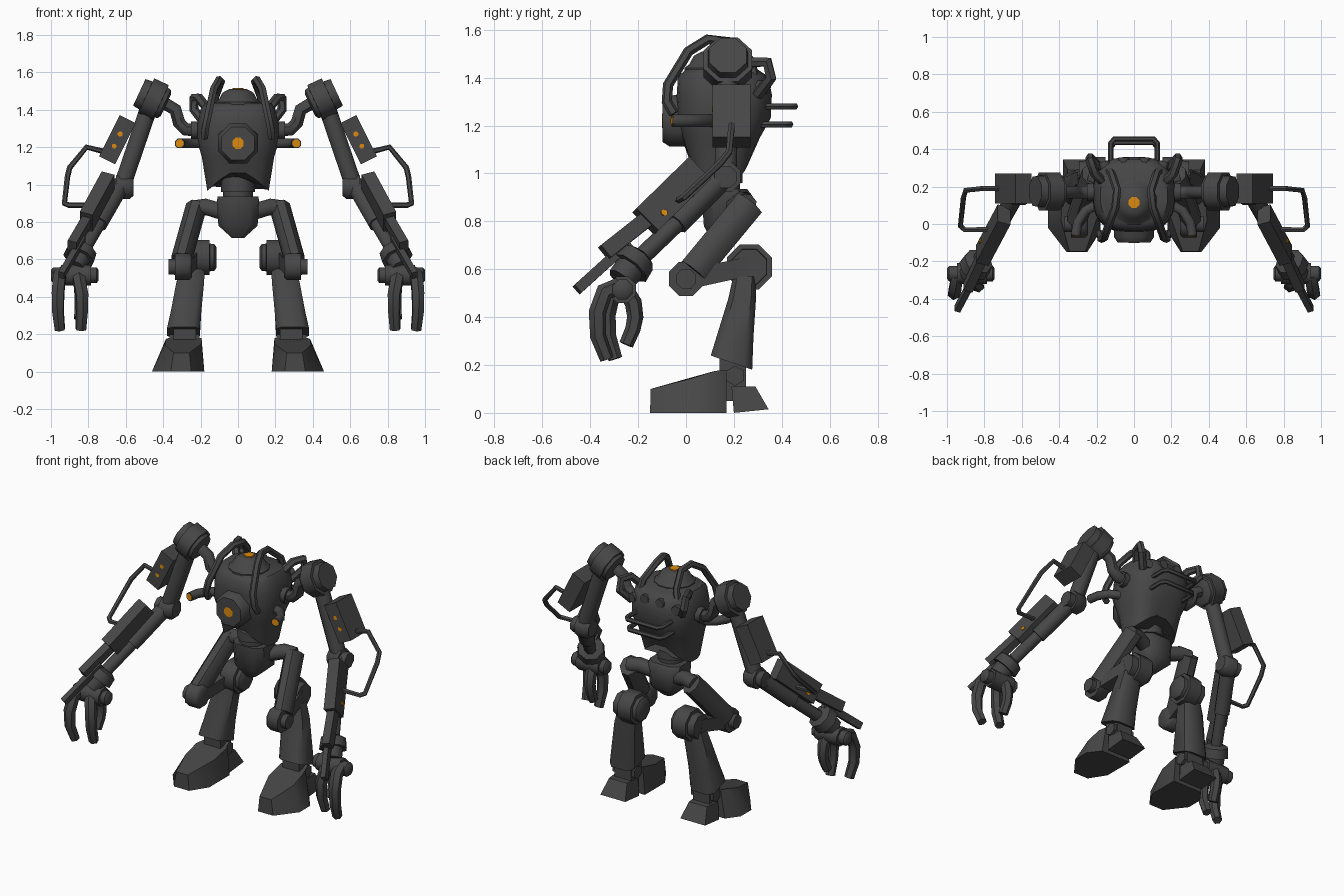
import bpy, bmesh, math
from mathutils import Vector


def material(name, rgb):
    m = bpy.data.materials.new(name)
    m.diffuse_color = (*rgb, 1)
    return m


GREY = material("dark_grey_metal", (0.062, 0.062, 0.062))
AMBER = material("amber_light", (0.72, 0.26, 0.005))


def skin(name, rings, mirror=True, mat=GREY):
    """Join closed rings of points into a capped solid, optionally with its mirror copy."""
    for s, side in ((1, "_right"), (-1, "_left")) if mirror else ((1, ""),):
        bm = bmesh.new()
        vs = [[bm.verts.new((p[0] * s, p[1], p[2])) for p in ring] for ring in rings]
        n = len(rings[0])
        for a, b in zip(vs, vs[1:]):
            for i in range(n):
                bm.faces.new((a[i], a[(i + 1) % n], b[(i + 1) % n], b[i]))
        bm.faces.new(vs[0])
        bm.faces.new(vs[-1])
        bmesh.ops.recalc_face_normals(bm, faces=bm.faces)
        me = bpy.data.meshes.new(name + side)
        bm.to_mesh(me)
        bm.free()
        me.materials.append(mat)
        for p in me.polygons:
            p.use_smooth = True
        me.set_sharp_from_angle(angle=math.radians(46))
        bpy.context.collection.objects.link(bpy.data.objects.new(name + side, me))


def sweep(name, pts, radii, n=8, mirror=True, mat=GREY, ref=(0, 1, 0)):
    """Sweep an n-gon (n=4: box with half sizes along ref / across) along points."""
    pts = [Vector(p) for p in pts]
    if not isinstance(radii, list):
        radii = [radii] * len(pts)
    u, rings = Vector(ref), []
    for i, p in enumerate(pts):
        t = Vector()
        if i:
            t += (p - pts[i - 1]).normalized()
        if i < len(pts) - 1:
            t += (pts[i + 1] - p).normalized()
        t.normalize()
        u = (u - t * u.dot(t)).normalized()
        v = t.cross(u)
        r = radii[i] if isinstance(radii[i], tuple) else (radii[i], radii[i])
        k = math.sqrt(2) if n == 4 else 1
        ang = [(j + 0.5) * math.tau / n for j in range(n)]
        rings.append([p + u * (k * r[0] * math.cos(a)) + v * (k * r[1] * math.sin(a)) for a in ang])
    skin(name, rings, mirror, mat)


def lathe(name, start, axis, profile, n=8, mirror=True, ref=(0, 1, 0)):
    """Stepped round part: profile is (distance along axis, radius)."""
    a, s = Vector(axis).normalized(), Vector(start)
    sweep(name, [s + a * (d + i * 0.0005) for i, (d, r) in enumerate(profile)],
          [r for d, r in profile], n, mirror, ref=ref)


def loft(name, secs, n=12, power=0.6, mirror=True, bend=None):
    """Stack superellipse sections (cx, cy, z, half x, half y)."""
    def se(c):
        return math.copysign(abs(c) ** power, c)
    rings = []
    for k, (cx, cy, z, hx, hy) in enumerate(secs):
        ring = []
        for j in range(n):
            a = (j + 0.5) * math.tau / n
            x, y = cx + hx * se(math.cos(a)), cy + hy * se(math.sin(a))
            ring.append((x, y, z + (bend(k, x, y) if bend else 0)))
        rings.append(ring)
    skin(name, rings, mirror)


# Torso shell, with side skirts hanging lower than the middle
loft("torso", [(0, .14, 1.075, .165, .125), (0, .145, 1.15, .195, .165), (0, .155, 1.23, .22, .2),
               (0, .16, 1.33, .217, .2), (0, .155, 1.405, .20, .19), (0, .15, 1.435, .18, .15)],
     n=24, power=.72, mirror=False, bend=lambda k, x, y: -.11 * (abs(x) / .165) ** 1.5 if k == 0 else 0)
# Front eye housing and light
lathe("eye_housing", (0, .02, 1.22), (0, -1, 0), [(0, .118), (.09, .115), (.118, .095)], mirror=False, ref=(0, 0, 1))
sweep("eye_light", [(0, -.08, 1.22), (0, -.101, 1.22)], .033, 8, False, AMBER, (0, 0, 1))
# Head hatch with top light
lathe("head_hatch", (0, .115, 1.40), (0, 0, 1), [(0, .125), (.04, .125), (.055, .105), (.09, .085), (.108, .05)],
      n=12, mirror=False)
sweep("head_light", [(0, .115, 1.50), (0, .115, 1.517)], .032, 8, False, AMBER)
# Pipes looping over the torso
sweep("front_pipe", [(.18, -.05, 1.25), (.175, -.08, 1.30), (.16, -.075, 1.37), (.13, .01, 1.51), (.10, .09, 1.56),
                     (.09, .18, 1.55), (.12, .27, 1.47), (.14, .29, 1.37)], .022, 6, ref=(1, 0, 0))
sweep("rear_pipe", [(.16, .22, 1.40), (.21, .27, 1.465), (.235, .34, 1.465), (.235, .355, 1.40), (.18, .30, 1.33)],
      .025, 6, ref=(1, 0, 0))
# Back knobs and handles
sweep("inner_back_knob", [(.055, .27, 1.385), (.055, .355, 1.385)], .03, 8, ref=(0, 0, 1))
sweep("outer_back_knob", [(.14, .25, 1.36), (.16, .335, 1.36)], .03, 8, ref=(0, 0, 1))
for name, z, y in (("upper_handle", 1.28, .455), ("lower_handle", 1.205, .435)):
    sweep(name, [(-.125, .28, z), (-.125, y - .025, z), (-.105, y, z), (.105, y, z), (.125, y - .025, z),
                 (.125, .28, z)], .015, 6, False, ref=(0, 0, 1))
# Side lamps
sweep("side_lamp", [(.19, .11, 1.22), (.26, .07, 1.22), (.30, .01, 1.22), (.312, -.058, 1.22)], .028, 8,
      ref=(0, 0, 1))
sweep("side_lamp_glass", [(.3113, -.054, 1.22), (.3124, -.0605, 1.22)], .022, 8, mat=AMBER, ref=(0, 0, 1))

# Waist and pelvis
lathe("waist", (0, .15, .86), (0, 0, 1), [(0, .08), (.1, .08), (.1, .09), (.16, .09), (.24, .08)], n=10, mirror=False)
loft("pelvis", [(0, .16, .935, .115, .10), (0, .17, .91, .118, .11), (0, .17, .78, .11, .10), (0, .16, .715, .035, .05)],
     n=8, mirror=False)

# Shoulder
sweep("shoulder_flange", [(.18, .17, 1.29), (.25, .17, 1.29)], .05)
sweep("shoulder_pipe", [(.22, .17, 1.29), (.28, .17, 1.295), (.315, .17, 1.33), (.335, .17, 1.40), (.42, .17, 1.45)],
      .037, 8)
lathe("shoulder_drum", (.457, .175, 1.46), (.9, 0, .42),
      [(-.08, .07), (-.07, .09), (-.05, .095), (-.05, .11), (.035, .11), (.035, .09), (.075, .085)])
# Upper arm and ammunition box
sweep("upper_arm", [(.48, .175, 1.40), (.62, .165, .99)], .05)
sweep("arm_box", [(.59, .19, 1.35), (.70, .19, 1.13)], [(.08, .048)] * 2, 4)
for name, x, z in (("upper_arm_light", .63, 1.27), ("lower_arm_light", .662, 1.205)):
    sweep(name, [(x, .115, z), (x, .1085, z)], .014, 8, mat=AMBER, ref=(0, 0, 1))
sweep("arm_cable", [(.69, .19, 1.15), (.73, .19, 1.18), (.81, .19, 1.20), (.90, .18, 1.09), (.912, .14, 1.04),
                    (.928, -.01, .90), (.905, -.03, .89), (.76, -.03, .89)], .015, 6)
# Elbow and forearm
lathe("elbow", (.56, .165, .985), (1, 0, 0), [(0, .05), (.02, .068), (.09, .068), (.09, .05), (.13, .05)])
sweep("forearm_sleeve", [(.63, .16, .99), (.745, -.04, .79)], .05)
sweep("forearm_rod", [(.72, 0, .83), (.86, -.25, .59)], .038)
# Forearm gun
sweep("gun_housing", [(.695, .05, 1.015), (.812, -.17, .80)], [(.065, .036)] * 2, 4, ref=(0, .7, -.7))
sweep("gun_barrel", [(.80, -.15, .82), (.888, -.34, .67)], [(.033, .025)] * 2, 4, ref=(0, .7, -.7))
sweep("gun_blade", [(.83, -.24, .71), (.945, -.455, .515)], [(.022, .016)] * 2, 4, ref=(0, .7, -.7))
sweep("gun_light", [(.79, -.099, .829), (.825, -.09, .838)], .014, 8, mat=AMBER)
# Hand
lathe("wrist", (.825, -.19, .66), (.05, -.08, -.10), [(0, .05), (.015, .08), (.075, .088), (.075, .065), (.14, .06)])
lathe("palm", (.745, -.265, .515), (1, 0, 0),
      [(0, .03), (.01, .045), (.04, .045), (.04, .06), (.20, .06), (.20, .045), (.24, .045), (.252, .03)])
sweep("outer_finger", [(.945, -.28, .53), (.955, -.34, .505), (.962, -.37, .42), (.962, -.367, .32), (.952, -.33, .225)],
      [.035, .038, .037, .034, .03], 6, ref=(1, 0, 0))
sweep("inner_finger", [(.865, -.26, .53), (.85, -.31, .495), (.835, -.33, .41), (.835, -.325, .32), (.84, -.295, .225)],
      [.035, .038, .037, .034, .03], 6, ref=(1, 0, 0))
sweep("thumb", [(.85, -.25, .51), (.845, -.22, .46), (.845, -.212, .40), (.845, -.222, .35), (.85, -.25, .285)],
      [.035, .036, .034, .032, .03], 6, ref=(1, 0, 0))

# Hip and thigh
sweep("hip_bar", [(.07, .2, .85), (.17, .235, .88), (.24, .25, .87)], .047)
sweep("thigh", [(.225, .265, .875), (.305, .03, .59)], [(.057, .069)] * 2, 8, ref=(1, 0, 0))
lathe("thigh_joint", (.245, 0, .56), (1, 0, 0), [(0, .06), (.015, .077), (.09, .077), (.09, .045), (.125, .045)])
# Knee and shin
sweep("knee_link", [(.30, .0, .555), (.25, .25, .61)], [(.045, .04)] * 2, 4, ref=(1, 0, 0))
lathe("knee", (.115, .265, .61), (1, 0, 0),
      [(0, .06), (.012, .078), (.035, .08), (.035, .102), (.13, .102), (.13, .08), (.175, .078)])
loft("shin", [(.292, .19, .21, .092, .09), (.278, .205, .32, .085, .08), (.255, .235, .48, .077, .06),
              (.24, .245, .57, .065, .05)], n=8, power=.5,
     bend=lambda k, x, y: -.17 * (y - .19) * 2 if k == 0 else 0)
# Ankle, foot and heel
sweep("ankle_post", [(.285, .195, .05), (.285, .195, .24)], [(.055, .06)] * 2, 4)
sweep("ankle_pin", [(.205, .205, .155), (.365, .205, .155)], .042, 6)
skin("foot", [
    [(.18, .17, 0), (.18, -.04, 0), (.25, -.15, 0), (.36, -.15, 0), (.46, -.02, 0), (.46, .09, 0), (.40, .17, 0)],
    [(.195, .17, .18), (.195, .04, .148), (.26, -.148, .10), (.345, -.148, .10), (.39, .02, .143), (.385, .12, .175),
     (.37, .17, .18)]])
skin("heel", [[(.20, .20, 0), (.38, .20, 0), (.38, .345, .015), (.20, .345, .015)],
              [(.215, .19, .11), (.365, .19, .11), (.355, .29, .11), (.225, .29, .11)]])
